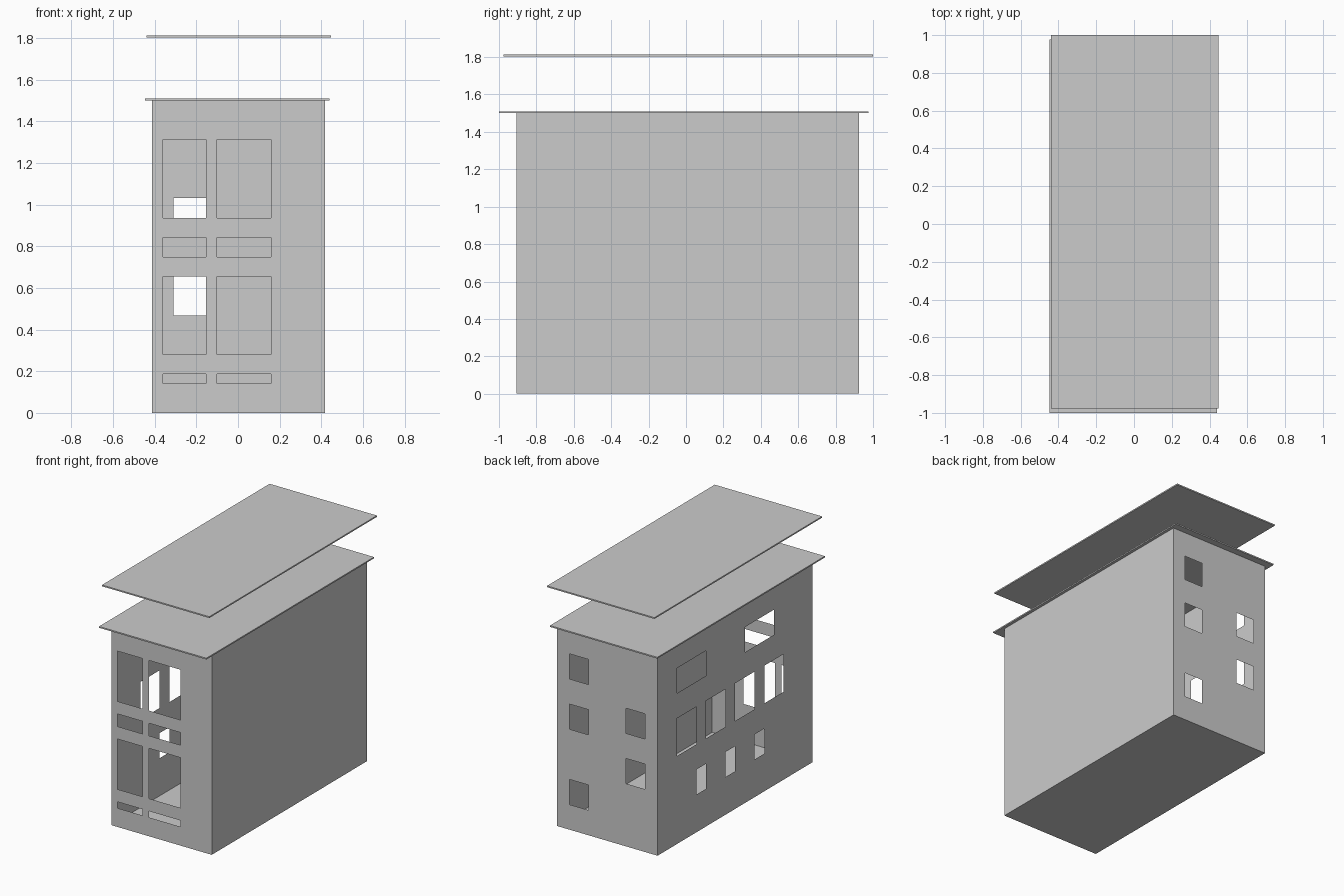
import bpy
import bmesh
from mathutils import Vector

cube = bpy.data.objects.get("Cube")
if cube:
    bpy.data.objects.remove(cube, do_unlink=True)

grey = bpy.data.materials.new("plain_grey")
grey.use_nodes = True
COLOUR = (0.6, 0.6, 0.6, 1)
grey.diffuse_color = COLOUR
grey.node_tree.nodes["Principled BSDF"].inputs["Base Color"].default_value = COLOUR

# Building shell limits; every opening sits on a 16-step grid across each wall
X0, X1 = -0.413, 0.417
Y0, Y1 = -0.905, 0.925
HEIGHT = 1.5
STEPS = 16


def finish(name, bm):
    mesh = bpy.data.meshes.new(name)
    bm.to_mesh(mesh)
    bm.free()
    mesh.materials.append(grey)
    obj = bpy.data.objects.new(name, mesh)
    bpy.context.collection.objects.link(obj)
    return obj


def wall(name, start, end, openings=()):
    """Thin wall from start to end; openings are (a0, a1, h0, h1) in grid steps."""
    start, end = Vector((*start, 0)), Vector((*end, 0))
    cols = sorted({0, STEPS, *(v for o in openings for v in o[:2])})
    rows = sorted({0, STEPS, *(v for o in openings for v in o[2:])})
    bm = bmesh.new()
    grid = {}
    for a in cols:
        for h in rows:
            p = start.lerp(end, a / STEPS)
            p.z = HEIGHT * h / STEPS
            grid[a, h] = bm.verts.new(p)
    for a0, a1 in zip(cols, cols[1:]):
        for h0, h1 in zip(rows, rows[1:]):
            a, h = (a0 + a1) / 2, (h0 + h1) / 2
            if any(o[0] < a < o[1] and o[2] < h < o[3] for o in openings):
                continue
            bm.faces.new([grid[a0, h0], grid[a1, h0], grid[a1, h1], grid[a0, h1]])
    # Merge the coplanar cells into clean panels
    bmesh.ops.dissolve_limit(bm, angle_limit=0.01, verts=bm.verts, edges=bm.edges)
    return finish(name, bm)


def slab(name, x0, x1, y0, y1, z0, z1):
    bm = bmesh.new()
    bmesh.ops.create_cube(bm, size=1)
    bmesh.ops.scale(bm, vec=(x1 - x0, y1 - y0, z1 - z0), verts=bm.verts)
    bmesh.ops.translate(bm, vec=((x0 + x1) / 2, (y0 + y1) / 2, (z0 + z1) / 2), verts=bm.verts)
    return finish(name, bm)


# Front wall: two columns of tall and low openings
front = [(a0, a1, h0, h1)
         for a0, a1 in ((1, 5), (6, 11))
         for h0, h1 in ((1.5, 2), (3, 7), (8, 9), (10, 14))]
wall("front_wall", (X0, Y0), (X1, Y0), front)

# Back wall: staggered small windows, measured from the +x corner
back = [(2, 5, h, h + 2) for h in (2, 8, 12)]
back += [(11, 14, h, h + 2) for h in (5, 9)]
wall("back_wall", (X1, Y1), (X0, Y1), back)

# Window wall: three rows, measured from the back corner
side = [(a, a + 3, 12, 14) for a in (2, 9)]
side += [(a, a + 2, 7, 10) for a in (2, 5, 8, 11)]
side += [(a, a + 1, 3, 5) for a in (4, 7, 10)]
wall("right_window_wall", (X0, Y1), (X0, Y0), side)

# Blank wall
wall("left_blank_wall", (X1, Y0), (X1, Y1))

# Floor sheet
bm = bmesh.new()
corners = [(X0, Y0), (X0, Y1), (X1, Y1), (X1, Y0)]
bm.faces.new([bm.verts.new((x, y, 0)) for x, y in corners])
finish("floor", bm)

# Ceiling slab and the roof panel floating above it
slab("ceiling_slab", -0.447, 0.439, -1.0, 0.977, 1.5, 1.51)
slab("roof_panel", -0.439, 0.447, -0.977, 1.0, 1.803, 1.813)
